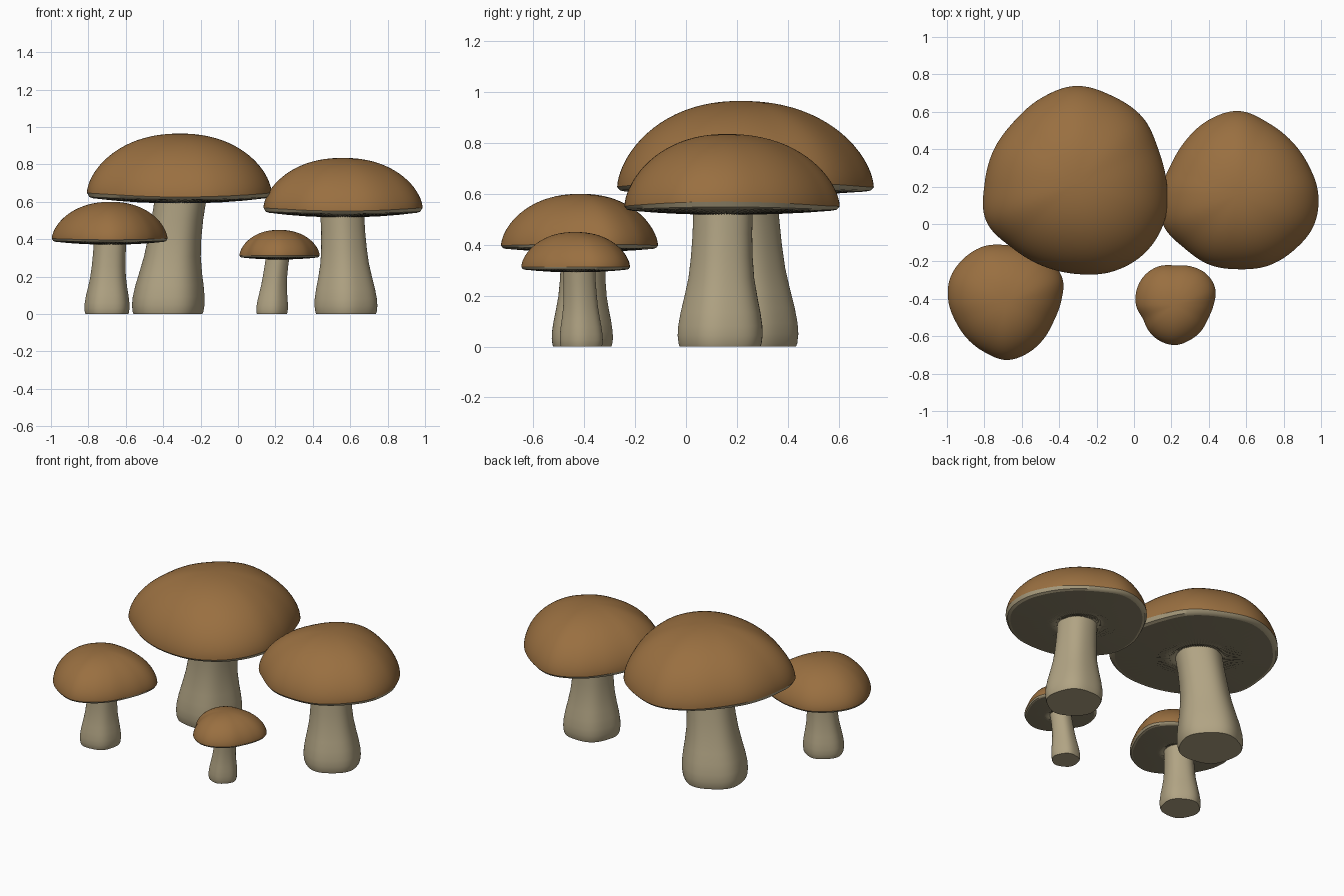
import bpy, bmesh, math

if "Cube" in bpy.data.objects:
    bpy.data.objects.remove(bpy.data.objects["Cube"])

SEG = 144


def material(name, rgb):
    m = bpy.data.materials.new(name)
    m.diffuse_color = (*rgb, 1)
    m.use_nodes = True
    m.node_tree.nodes["Principled BSDF"].inputs["Base Color"].default_value = m.diffuse_color
    return m


BROWN = material("cap_brown", (0.32, 0.16, 0.052))
PALE = material("stem_beige", (0.44, 0.37, 0.23))
GILL = material("gill_grey_beige", (0.25, 0.215, 0.135))


def periodic(values, a):
    """Smooth closed interpolation of evenly spaced radii."""
    n = len(values)
    f = a / (2 * math.pi) * n
    i = int(math.floor(f))
    t = f - i
    p0, p1, p2, p3 = (values[(i + k) % n] for k in (-1, 0, 1, 2))
    return 0.5 * (2 * p1 + (p2 - p0) * t + (2 * p0 - 5 * p1 + 4 * p2 - p3) * t * t
                  + (3 * p1 - p0 - 3 * p2 + p3) * t ** 3)


def lathe(name, rings, point, mat, cap_start=False, cap_end=False, angle=40):
    """Skin rings of points given by point(ring, index, angle)."""
    bm = bmesh.new()
    loops = [[bm.verts.new(point(r, i, 2 * math.pi * i / SEG)) for i in range(SEG)]
             for r in rings]
    for a, b in zip(loops, loops[1:]):
        for i in range(SEG):
            j = (i + 1) % SEG
            bm.faces.new((a[i], a[j], b[j], b[i]))
    if cap_start:
        bm.faces.new(loops[0][::-1])
    if cap_end:
        bm.faces.new(loops[-1])
    me = bpy.data.meshes.new(name)
    bm.to_mesh(me)
    bm.free()
    me.materials.append(mat)
    ob = bpy.data.objects.new(name, me)
    bpy.context.collection.objects.link(ob)
    bpy.ops.object.select_all(action='DESELECT')
    ob.select_set(True)
    bpy.context.view_layer.objects.active = ob
    bpy.ops.object.shade_smooth_by_angle(angle=math.radians(angle))
    return ob


def mushroom(label, centre, radii, top, rim, under, wave, base, base_r, head, head_r):
    cx, cy = centre
    size = sum(radii) / len(radii)

    def rim_z(a):
        return rim + wave * math.cos(2 * a)

    # domed cap, from the rim edge up to the crown
    def cap_point(t, i, a):
        r = t * periodic(radii, a)
        h = max(0, 1 - t ** 2.2) ** 0.6
        z = rim_z(a) + (top - rim_z(a)) * h
        return (cx + r * math.cos(a), cy + r * math.sin(a), z)

    steps = [math.sin(math.pi / 2 * (1 - k / 20)) for k in range(20)] + [0.004]
    lathe(label + "_cap", steps, cap_point, BROWN, cap_end=True)

    # narrow pale lip that turns under the cap
    def under_point(ring, i, a):
        t, drop, ridge = ring
        r = t * periodic(radii, a)
        z = rim_z(a) * (1 - drop) + under * drop
        z += ridge * size * (1 if i % 2 else -1)
        return (cx + r * math.cos(a), cy + r * math.sin(a), z)

    lathe(label + "_cap_lip", [(0.935, 0.55, 0), (0.975, 0.42, 0), (1, 0, 0)],
          under_point, PALE)

    # ridged gills, sinking slightly towards the stem
    lathe(label + "_gills",
          [(0.01, 1, 0), (0.22, 1, 0.004), (0.45, 0.92, 0.004),
           (0.7, 0.76, 0.003), (0.935, 0.55, 0)], under_point, GILL, cap_start=True, angle=50)

    # leaning stem with a swollen, slightly uneven foot
    height = under + 0.02
    profile = [(0, 0.95), (0.02, 0.975), (0.08, 1), (0.15, 0.99), (0.25, 0.94),
               (0.35, 0.87), (0.5, 0.78), (0.65, 0.735), (0.82, 0.71), (1, 0.71)]

    def stem_point(ring, i, a):
        t, p = ring
        bend = t ** 1.5
        q = (1 - p) / 0.29
        r = base_r * p if t < 0.1 else base_r * (1 - q) + head_r * q
        r *= 1 + 0.025 * math.cos(5 * a + 3 * cx) * (1 - 0.5 * t)
        return (base[0] + (head[0] - base[0]) * bend + r * math.cos(a),
                base[1] + (head[1] - base[1]) * bend + r * math.sin(a), t * height)

    lathe(label + "_stem", profile, stem_point, PALE, cap_start=True, cap_end=True)


# cap outlines: radius every 22.5 degrees, counter-clockwise from +x
mushroom("large_mushroom", (-0.31, 0.215),
         [.485, .477, .503, .508, .523, .494, .470, .476,
          .489, .520, .484, .474, .482, .508, .522, .513],
         0.965, 0.638, 0.595, 0.012, (-0.377, 0.245), 0.193, (-0.308, 0.22), 0.138)
mushroom("medium_mushroom", (0.56, 0.16),
         [.425, .404, .400, .412, .444, .427, .403, .396,
          .420, .436, .410, .409, .402, .414, .421, .435],
         0.835, 0.56, 0.52, 0.009, (0.578, 0.138), 0.167, (0.557, 0.147), 0.117)
mushroom("left_mushroom", (-0.68, -0.415),
         [.290, .322, .315, .300, .302, .320, .326, .328,
          .312, .293, .290, .296, .312, .297, .280, .272],
         0.60, 0.40, 0.373, 0.003, (-0.70, -0.41), 0.12, (-0.683, -0.405), 0.087)
mushroom("small_mushroom", (0.22, -0.435),
         [.205, .232, .237, .225, .214, .226, .229, .222,
          .209, .187, .197, .207, .212, .202, .195, .190],
         0.45, 0.313, 0.293, 0.0, (0.18, -0.41), 0.084, (0.213, -0.42), 0.063)
